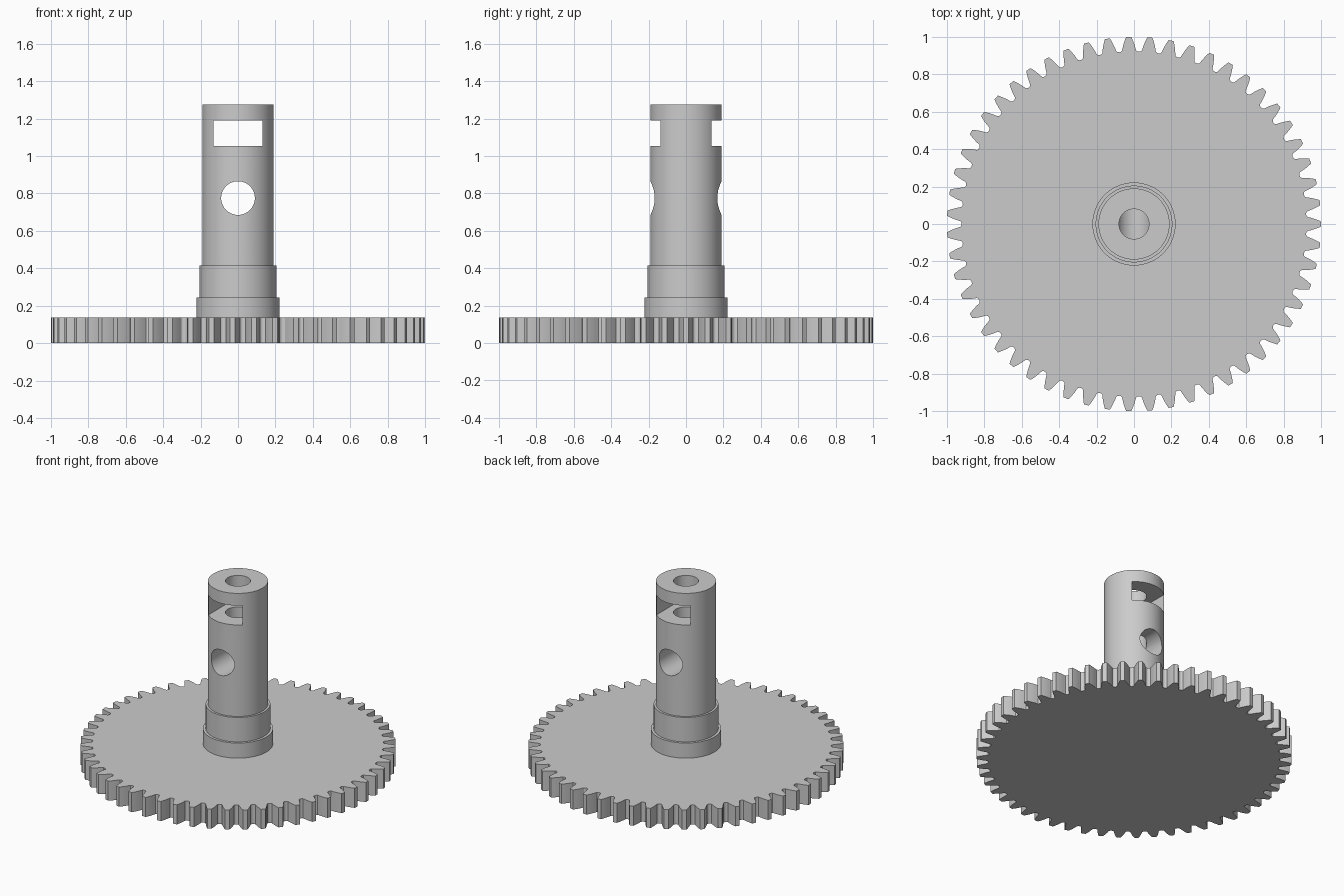
import bpy, bmesh, math
from math import cos, sin, tan, pi

if "Cube" in bpy.data.objects:
    bpy.data.objects.remove(bpy.data.objects["Cube"], do_unlink=True)

metal = bpy.data.materials.new("plain grey")
GREY = (0.6, 0.6, 0.6, 1)
metal.diffuse_color = GREY
metal.use_nodes = True
metal.node_tree.nodes["Principled BSDF"].inputs["Base Color"].default_value = GREY


def smooth(ob):
    bpy.ops.object.select_all(action="DESELECT")
    ob.select_set(True)
    bpy.context.view_layer.objects.active = ob
    bpy.ops.object.shade_smooth_by_angle(angle=math.radians(30))


def cylinder(name, radius, z0, z1, sides=96):
    bpy.ops.mesh.primitive_cylinder_add(
        vertices=sides, radius=radius, depth=z1 - z0, location=(0, 0, (z0 + z1) / 2))
    ob = bpy.context.object
    ob.name = name
    ob.data.materials.append(metal)
    return ob


def cut(target, cutter):
    mod = target.modifiers.new("cut", "BOOLEAN")
    mod.operation = "DIFFERENCE"
    mod.solver = "EXACT"
    mod.object = cutter
    bpy.context.view_layer.objects.active = target
    bpy.ops.object.modifier_apply(modifier=mod.name)
    bpy.data.objects.remove(cutter, do_unlink=True)


# Gear wheel: involute teeth with rounded roots
TEETH, TIP, THICK = 55, 1.0, 0.137
module = 2 * TIP / (TEETH + 2)
pitch_r = module * TEETH / 2
root_r = pitch_r - 1.25 * module
base_r = pitch_r * cos(math.radians(20))


def involute(a):
    return tan(a) - a


def half_angle(r):
    return pi / (2 * TEETH) + involute(math.radians(20)) - involute(math.acos(base_r / r))


fillet = 0.013
flank = [root_r + fillet + (TIP - root_r - fillet) * i / 6 for i in range(7)]
half_gap = pi / TEETH - half_angle(flank[0])
tooth = [(r, -half_angle(r)) for r in flank] + [(r, half_angle(r)) for r in reversed(flank)]
for i in range(1, 6):
    t = pi * i / 6
    tooth.append((flank[0] - fillet * sin(t), pi / TEETH - half_gap * cos(t)))

bm = bmesh.new()
ring = [bm.verts.new((r * cos(a + 2 * pi * k / TEETH), r * sin(a + 2 * pi * k / TEETH), 0))
        for k in range(TEETH) for r, a in tooth]
face = bm.faces.new(ring)
top = bmesh.ops.extrude_face_region(bm, geom=[face])["geom"]
bmesh.ops.translate(bm, vec=(0, 0, THICK),
                    verts=[g for g in top if isinstance(g, bmesh.types.BMVert)])
bmesh.ops.recalc_face_normals(bm, faces=bm.faces)
mesh = bpy.data.meshes.new("gear_wheel")
bm.to_mesh(mesh)
bm.free()
mesh.materials.append(metal)
gear = bpy.data.objects.new("gear_wheel", mesh)
bpy.context.collection.objects.link(gear)
smooth(gear)

# Stepped collars at the foot of the shaft
smooth(cylinder("lower_collar", 0.222, THICK, 0.243))
smooth(cylinder("upper_collar", 0.205, 0.243, 0.414))

# Shaft with a cross hole, a through slot and a blind bore from the top
shaft = cylinder("shaft", 0.19, 0.414, 1.275)

hole = cylinder("hole_cutter", 0.09, -0.5, 0.5, 64)
hole.rotation_euler.x = pi / 2
hole.location.z = 0.775
cut(shaft, hole)

bpy.ops.mesh.primitive_cube_add(size=1, location=(0, 0, 1.122))
slot = bpy.context.object
slot.scale = (0.262, 1, 0.135)
slot.data.materials.append(metal)
cut(shaft, slot)

cut(shaft, cylinder("bore_cutter", 0.08, 0.775, 1.5, 64))
smooth(shaft)
